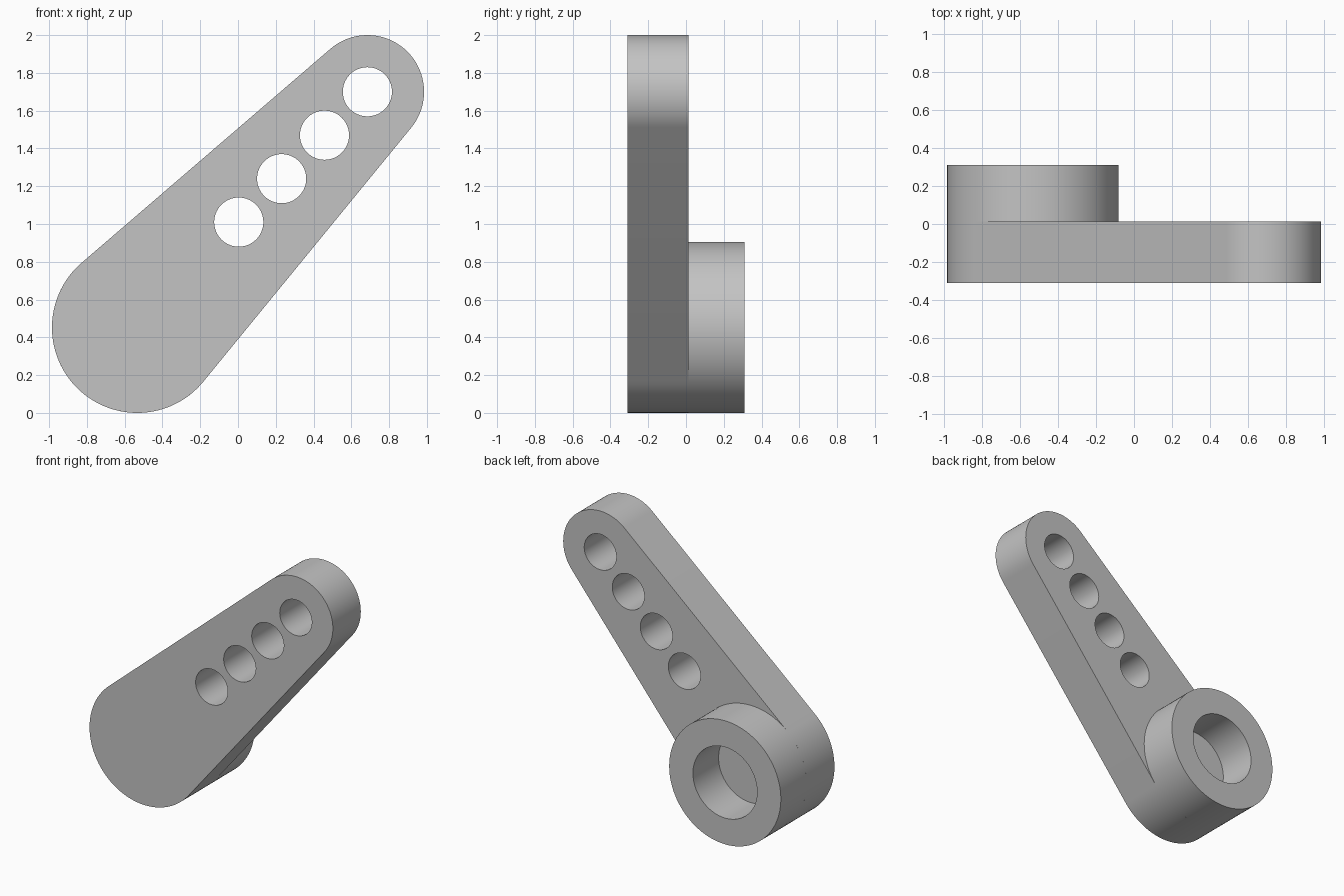
import bpy
import bmesh
import math
from mathutils import Vector

if "Cube" in bpy.data.objects:
    bpy.data.objects.remove(bpy.data.objects["Cube"], do_unlink=True)

HUB, HUB_R = Vector((-0.533, 0.452)), 0.452      # x, z of the pivot end
TIP, TIP_R = Vector((0.685, 1.70)), 0.30         # x, z of the narrow end
FRONT, FACE, BACK = -0.31, 0.013, 0.31           # y of plate front, plate back, boss back
BORE_R, HOLE_R, HOLES = 0.26, 0.13, 4
HOLE_STEP = Vector((0.227, 0.23))

grey = bpy.data.materials.new("plain grey")
grey.use_nodes = True
grey.diffuse_color = (0.55, 0.55, 0.55, 1)
grey.node_tree.nodes["Principled BSDF"].inputs["Base Color"].default_value = grey.diffuse_color


def arc(centre, radius, start, end, steps):
    """Points on an arc in the x-z plane, both ends included."""
    angles = [start + (end - start) * i / steps for i in range(steps + 1)]
    return [centre + radius * Vector((math.cos(a), math.sin(a))) for a in angles]


def prism(name, outline, y0, y1):
    """Extrude a closed x-z outline along y."""
    bm = bmesh.new()
    face = bm.faces.new([bm.verts.new((p.x, y0, p.y)) for p in outline])
    grown = bmesh.ops.extrude_face_region(bm, geom=[face])["geom"]
    verts = [g for g in grown if isinstance(g, bmesh.types.BMVert)]
    bmesh.ops.translate(bm, verts=verts, vec=(0, y1 - y0, 0))
    bmesh.ops.recalc_face_normals(bm, faces=bm.faces)
    mesh = bpy.data.meshes.new(name)
    bm.to_mesh(mesh)
    bm.free()
    mesh.materials.append(grey)
    obj = bpy.data.objects.new(name, mesh)
    bpy.context.collection.objects.link(obj)
    return obj


def disc(name, centre, radius, y0, y1):
    return prism(name, arc(centre, radius, 0, math.tau, 96)[:-1], y0, y1)


def activate(obj):
    bpy.ops.object.select_all(action='DESELECT')
    obj.select_set(True)
    bpy.context.view_layer.objects.active = obj


def cut(obj, cutter):
    """Drill the cutter out of obj and discard the cutter."""
    cutter.hide_render = True
    mod = obj.modifiers.new("drill", 'BOOLEAN')
    mod.operation, mod.solver, mod.object = 'DIFFERENCE', 'EXACT', cutter
    activate(obj)
    bpy.ops.object.modifier_apply(modifier=mod.name)
    bpy.data.objects.remove(cutter, do_unlink=True)


# Tapered arm: two end arcs joined by their common tangents
axis = TIP - HUB
heading = math.atan2(axis.y, axis.x)
spread = math.acos((HUB_R - TIP_R) / axis.length)
outline = arc(TIP, TIP_R, heading - spread, heading + spread, 48)
outline += arc(HUB, HUB_R, heading + spread, heading + math.tau - spread, 64)
arm = prism("arm", outline, FRONT, FACE)

# Row of linkage holes through the arm
for i in range(HOLES):
    cut(arm, disc("hole_cutter", TIP - i * HOLE_STEP, HOLE_R, FRONT - 0.1, FACE + 0.1))

# Round boss behind the pivot end, with a blind bore down to the arm
boss = disc("pivot_boss", HUB, HUB_R, FACE, BACK)
cut(boss, disc("bore_cutter", HUB, BORE_R, FACE - 0.1, BACK + 0.1))

for part in (arm, boss):
    activate(part)
    bpy.ops.object.shade_smooth_by_angle(angle=math.radians(30))
